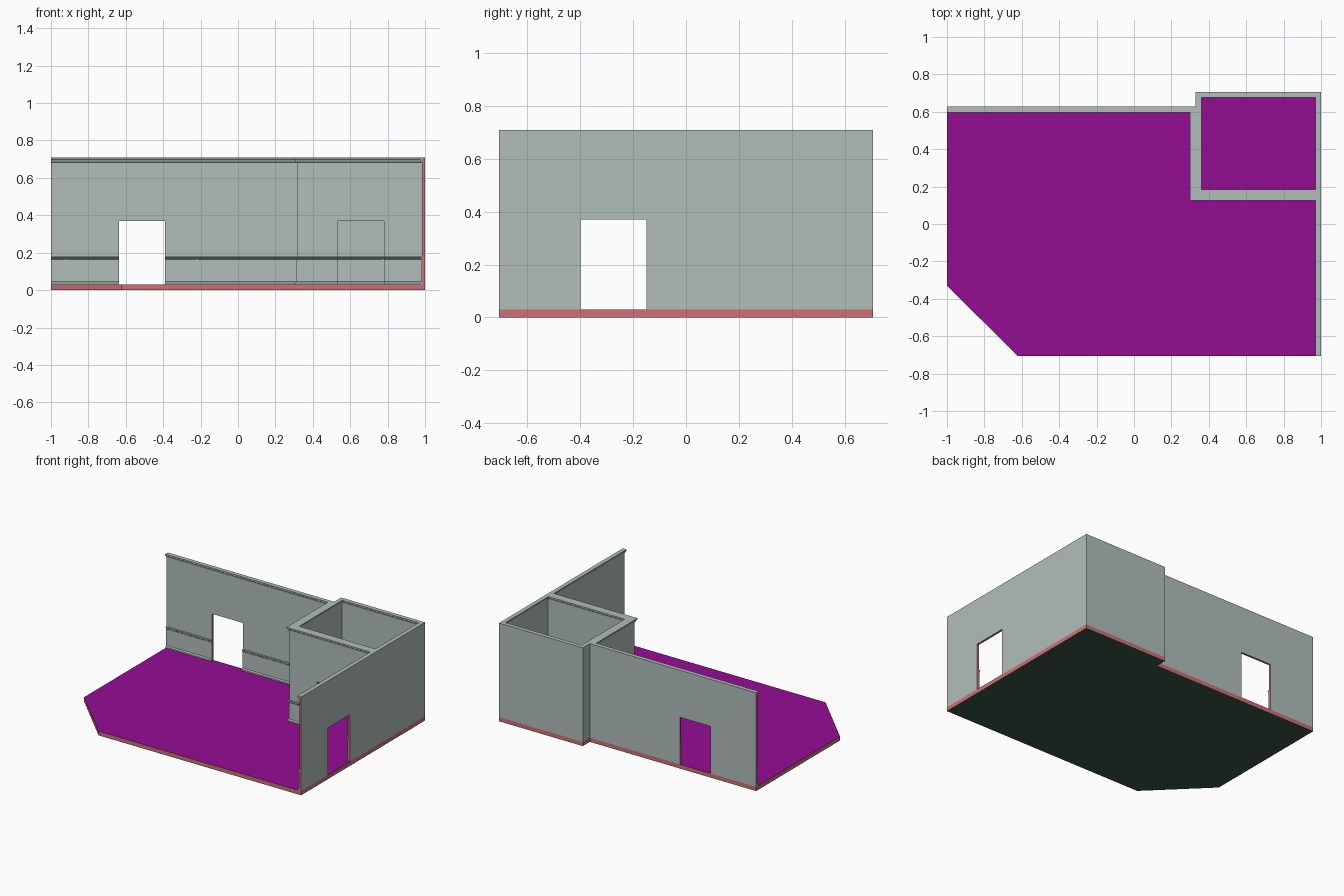
import bpy, bmesh
from mathutils import Vector

if "Cube" in bpy.data.objects:
    bpy.data.objects.remove(bpy.data.objects["Cube"])


def material(name, rgb):
    m = bpy.data.materials.new(name)
    m.diffuse_color = (*rgb, 1)
    m.use_nodes = True
    m.node_tree.nodes["Principled BSDF"].inputs["Base Color"].default_value = m.diffuse_color
    return m


GREY = material("wall_paint", (0.44, 0.52, 0.50))
RED = material("cut_edge", (0.60, 0.17, 0.17))
PURPLE = material("floor_top", (0.30, 0.004, 0.30))
GREEN = material("floor_underside", (0.04, 0.09, 0.06))
H, F = 0.71, 0.03          # wall top, floor top
Y = 0.707                  # half depth


def finish(name, bm, mats):
    bmesh.ops.recalc_face_normals(bm, faces=bm.faces)
    me = bpy.data.meshes.new(name)
    bm.to_mesh(me)
    bm.free()
    for m in mats:
        me.materials.append(m)
    ob = bpy.data.objects.new(name, me)
    bpy.context.collection.objects.link(ob)
    return ob


def prism(name, pts, z0, z1, mats, side=0, top=0, bottom=0, special=()):
    """Extruded footprint; 'special' side edges take the second material."""
    bm = bmesh.new()
    lo = [bm.verts.new((x, y, z0)) for x, y in pts]
    hi = [bm.verts.new((x, y, z1)) for x, y in pts]
    bm.faces.new(lo[::-1]).material_index = bottom
    bm.faces.new(hi).material_index = top
    n = len(pts)
    for i in range(n):
        j = (i + 1) % n
        f = bm.faces.new((lo[i], lo[j], hi[j], hi[i]))
        f.material_index = 1 if i in special else side
    return finish(name, bm, mats)


def rect(x0, x1, y0, y1):
    return [(x0, y0), (x1, y0), (x1, y1), (x0, y1)]


def sweep(name, path, profile, closed=False):
    """Mitred moulding: profile is (offset to the right of travel, height)."""
    pts = [Vector(p) for p in path]
    n = len(pts)
    bm = bmesh.new()
    rings = []
    for i, p in enumerate(pts):
        dirs = []
        if closed or i > 0:
            dirs.append((p - pts[i - 1]).normalized())
        if closed or i < n - 1:
            dirs.append((pts[(i + 1) % n] - p).normalized())
        norms = [Vector((d.y, -d.x)) for d in dirs]
        m = sum(norms, Vector((0, 0)))
        m = m / m.dot(norms[0])
        rings.append([bm.verts.new((p.x + m.x * o, p.y + m.y * o, z)) for o, z in profile])
    k = len(profile)
    for i in range(n if closed else n - 1):
        a, b = rings[i], rings[(i + 1) % n]
        for j in range(k):
            bm.faces.new((a[j], a[(j + 1) % k], b[(j + 1) % k], b[j]))
    if not closed:
        bm.faces.new(rings[0])
        bm.faces.new(rings[-1])
    return finish(name, bm, [GREY])


def cut(ob, cutters):
    for c in cutters:
        mod = ob.modifiers.new("cut_" + c.name, 'BOOLEAN')
        mod.operation, mod.object, mod.solver = 'DIFFERENCE', c, 'EXACT'
        mod.material_mode = 'TRANSFER'


# floor slab with the clipped front left corner
prism("floor", [(-1, -0.33), (-0.62, -Y), (1, -Y), (1, Y), (0.33, Y), (0.33, 0.627), (-1, 0.627)],
      0, F, [RED, PURPLE, GREEN], 0, 1, 2)

# walls in one footprint, hollowed for the small room
walls = prism("walls", [(-1, 0.627), (-1, 0.612), (0.315, 0.612), (0.315, 0.14), (0.985, 0.14),
                        (0.985, -Y), (1, -Y), (1, Y), (0.33, Y), (0.33, 0.627)],
              F, H, [GREY, RED], special=(0, 5))
room = prism("room_cutter", rect(0.345, 0.985, 0.17, Y - 0.015), -0.1, 1, [GREY])

# doorway cutters leave red jambs
doors = [prism(name, rect(*r), 0.01, 0.37, [RED]) for name, r in (
    ("back_door_cutter", (-0.635, -0.39, 0.55, 0.7)),
    ("side_door_cutter", (0.92, 1.1, -0.40, -0.15)),
    ("room_door_cutter", (0.535, 0.78, 0.08, 0.23)))]
for c in [room] + doors:
    c.hide_render = True
    c.hide_set(True)
    c.display_type = 'WIRE'
cut(walls, [room] + doors)

# cornice and wainscot around both rooms
cornice = [(0, 0.682), (0.005, 0.684), (0.007, 0.692), (0.011, 0.698),
           (0.015, 0.701), (0.015, H), (0, H)]
wainscot = [(0, F), (0.012, F), (0.012, 0.039), (0.008, 0.044), (0.004, 0.046), (0.004, 0.165),
            (0.007, 0.168), (0.008, 0.174), (0.011, 0.176), (0.011, 0.181), (0, 0.181)]
main_path = [(-1, 0.612), (0.315, 0.612), (0.315, 0.14), (0.985, 0.14), (0.985, -Y)]
room_path = [(0.345, Y - 0.015), (0.985, Y - 0.015), (0.985, 0.17), (0.345, 0.17)]
for label, path, closed in (("main", main_path, False), ("room", room_path, True)):
    sweep(label + "_cornice", path, cornice, closed)
    cut(sweep(label + "_wainscot", path, wainscot, closed), doors)

# slim panel joints on the back walls
for i, (x, y) in enumerate(((-0.92, 0.612), (-0.22, 0.612), (0.775, Y - 0.015))):
    prism(f"panel_joint_{i + 1}", rect(x - 0.004, x + 0.004, y - 0.007, y), 0.046, 0.166, [GREY])
